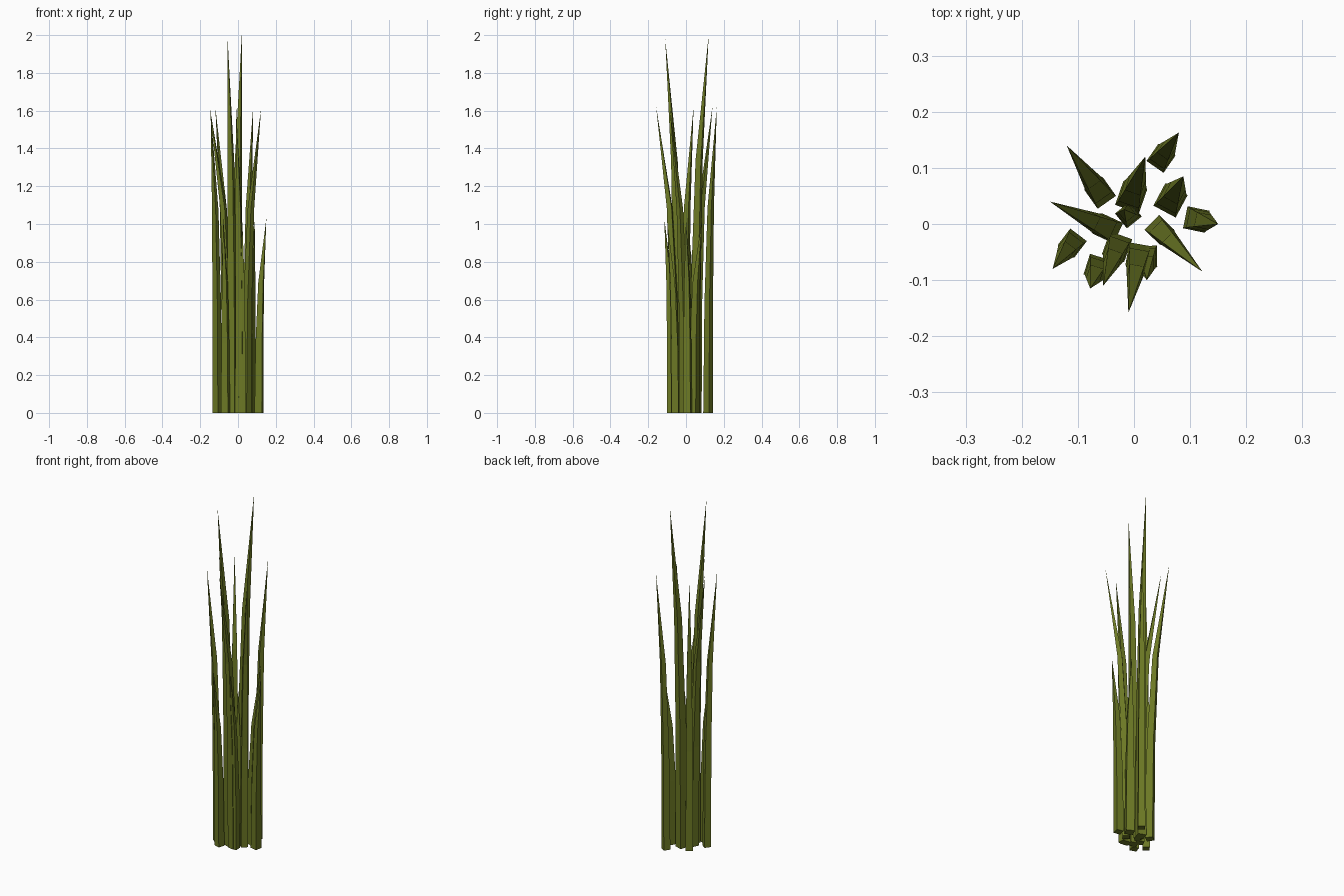
import bpy, bmesh, math
from mathutils import Matrix, Vector

cube = bpy.data.objects.get("Cube")
if cube:
    bpy.data.objects.remove(cube, do_unlink=True)

# Single leaf colour
green = bpy.data.materials.new("olive_green")
green.use_nodes = True
colour = (0.15, 0.19, 0.018, 1)
green.diffuse_color = colour
bsdf = green.node_tree.nodes["Principled BSDF"]
bsdf.inputs["Base Color"].default_value = colour
bsdf.inputs["Roughness"].default_value = 0.9

# Height, lean and width fractions of the square rings along a blade
RINGS = [(0, 0, 1), (0.36, 0.07, 0.88), (0.67, 0.3, 0.66)]


def blade(name, base, tip, height, width):
    """Square stalk that bends outward and ends in a point."""
    base, tip = Vector(base), Vector(tip)
    lean = tip - base
    turn = Matrix.Rotation(math.atan2(lean.y, lean.x), 2)
    bm = bmesh.new()
    rings = []
    for up, out, scale in RINGS:
        centre = base + lean * out
        ring = []
        for sx, sy in ((-1, -1), (1, -1), (1, 1), (-1, 1)):
            p = centre + turn @ Vector((sx, sy)) * (width * scale / 2)
            ring.append(bm.verts.new((p.x, p.y, up * height)))
        rings.append(ring)
    point = bm.verts.new((tip.x, tip.y, height))
    bm.faces.new(rings[0][::-1])
    for i in range(4):
        j = (i + 1) % 4
        for low, high in zip(rings, rings[1:]):
            bm.faces.new((low[i], low[j], high[j], high[i]))
        bm.faces.new((rings[-1][i], rings[-1][j], point))
    bmesh.ops.recalc_face_normals(bm, faces=bm.faces)
    mesh = bpy.data.meshes.new(name)
    bm.to_mesh(mesh)
    bm.free()
    mesh.materials.append(green)
    obj = bpy.data.objects.new(name, mesh)
    bpy.context.collection.objects.link(obj)


# Tall, medium and short blades: base, tip, height, width
tall = [
    ((-0.005, 0.048), (0.02, 0.12), 2.0, 0.045),
    ((-0.03, -0.04), (-0.055, -0.11), 1.98, 0.042),
]
medium = [
    ((0.048, 0.117), (0.08, 0.163), 1.62, 0.037),
    ((-0.06, 0.055), (-0.12, 0.14), 1.62, 0.04),
    ((-0.046, -0.008), (-0.15, 0.04), 1.62, 0.04),
    ((-0.11, -0.034), (-0.145, -0.08), 1.6, 0.037),
    ((0.008, -0.056), (-0.01, -0.158), 1.62, 0.04),
    ((0.045, -0.01), (0.122, -0.085), 1.61, 0.037),
]
short = [
    ((-0.066, -0.077), (-0.078, -0.115), 1.03, 0.038),
    ((0.022, -0.058), (0.023, -0.1), 1.02, 0.038),
    ((0.111, 0.008), (0.15, 0), 1.03, 0.04),
    ((0.065, 0.042), (0.088, 0.085), 1.03, 0.045),
    ((-0.01, 0.016), (-0.018, 0.026), 0.9, 0.034),
]
for label, group in (("tall", tall), ("medium", medium), ("short", short)):
    for n, spec in enumerate(group, 1):
        blade(f"{label}_blade_{n}", *spec)
